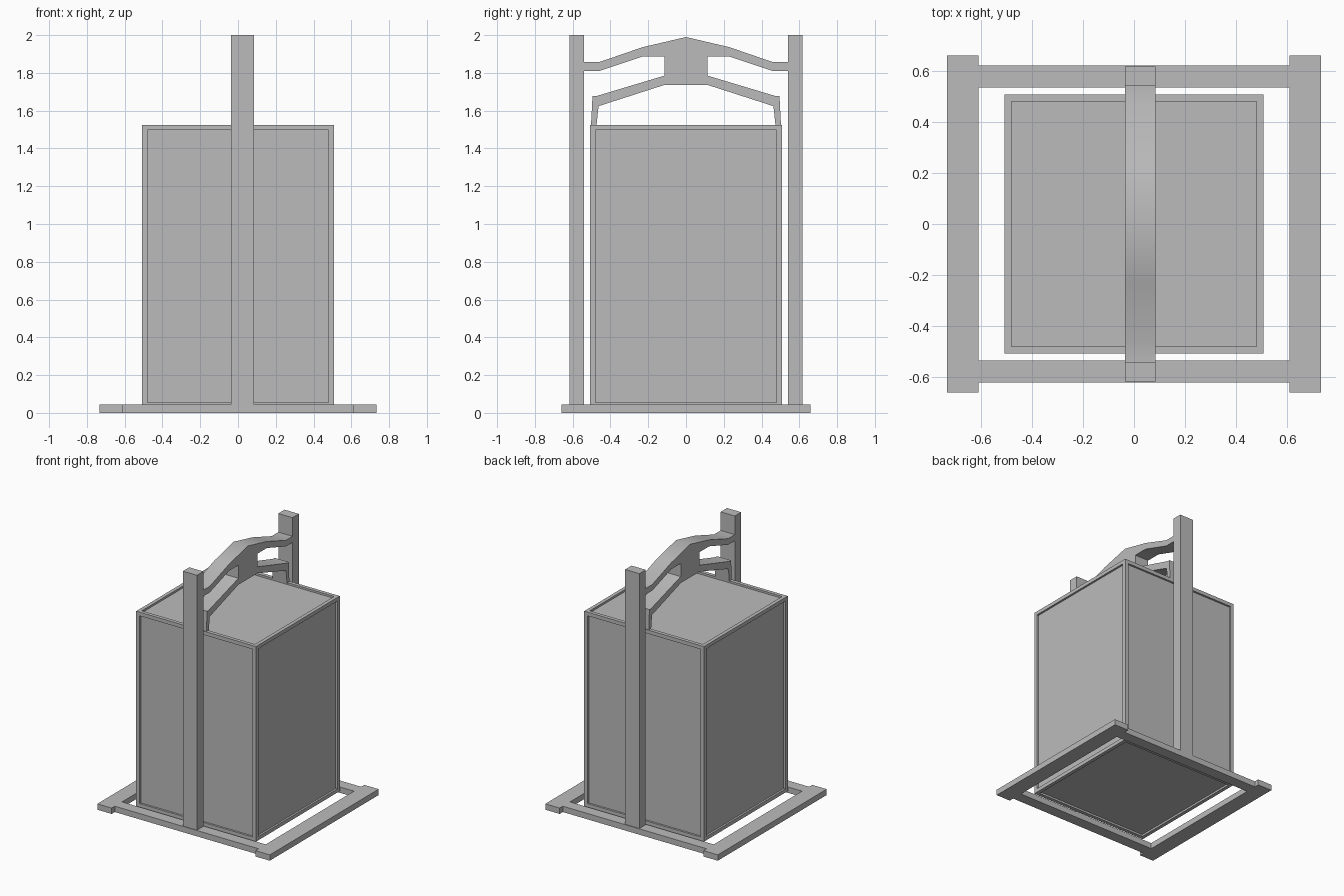
import bpy
import bmesh
from mathutils import Vector

cube = bpy.data.objects.get("Cube")
if cube:
    bpy.data.objects.remove(cube, do_unlink=True)

# One plain grey for the whole model
grey = bpy.data.materials.new("plain_grey")
grey.use_nodes = True
colour = (0.5, 0.5, 0.5, 1)
grey.diffuse_color = colour
grey.node_tree.nodes["Principled BSDF"].inputs["Base Color"].default_value = colour


def finish(name, bm):
    bmesh.ops.recalc_face_normals(bm, faces=bm.faces)
    mesh = bpy.data.meshes.new(name)
    bm.to_mesh(mesh)
    bm.free()
    mesh.materials.append(grey)
    obj = bpy.data.objects.new(name, mesh)
    bpy.context.collection.objects.link(obj)
    return obj


def box_mesh(low, high):
    bm = bmesh.new()
    bmesh.ops.create_cube(bm, size=1)
    low, high = Vector(low), Vector(high)
    for v in bm.verts:
        v.co = (low + high) / 2 + v.co * (high - low)
    return bm


def box(name, low, high):
    return finish(name, box_mesh(low, high))


POST_X = (-0.036, 0.084)
BASE_TOP = 0.045

# Ground frame: two wide side bars and two thinner cross rails
for side, s in (("left", 1), ("right", -1)):
    xs = sorted((s * 0.61, s * 0.732))
    box(side + "_base_bar", (xs[0], -0.66, 0), (xs[1], 0.66, BASE_TOP))

for side, s in (("front", -1), ("back", 1)):
    ys = sorted((s * 0.535, s * 0.622))
    box(side + "_base_rail", (-0.61, ys[0], 0), (0.61, ys[1], BASE_TOP))
    # Tall post standing on the rail
    ys = sorted((s * 0.54, s * 0.617))
    box(side + "_post", (POST_X[0], ys[0], 0.002), (POST_X[1], ys[1], 2))

# Main case with a recessed panel on every side
bm = box_mesh((-0.508, -0.508, 0.028), (0.508, 0.508, 1.525))
bmesh.ops.inset_individual(bm, faces=bm.faces[:], thickness=0.04, depth=0)
panels = [f for f in bm.faces if max(abs(f.calc_center_median().x),
          abs(f.calc_center_median().y)) < 0.01 or
          abs(f.calc_center_median().z - 0.7765) < 0.01 and
          min(abs(v.co.z - 0.7765) for v in f.verts) > 0.7 and
          f.calc_area() > 0.5]
bmesh.ops.inset_individual(bm, faces=panels, thickness=0, depth=-0.015)
bmesh.ops.remove_doubles(bm, verts=bm.verts[:], dist=0.0001)
finish("case", bm)

# Yoke between the posts, with lower arms that hold the case.
# Half outline, from the peak out to the post and back to the centre.
half = [(0, 1.99), (0.23, 1.936), (0.46, 1.857), (0.545, 1.857),
        (0.545, 1.81), (0.46, 1.81), (0.23, 1.886), (0.115, 1.886),
        (0.115, 1.785), (0.475, 1.677), (0.495, 1.677), (0.503, 1.52),
        (0.474, 1.52), (0.463, 1.624), (0.115, 1.736)]
outline = half + [(-y, z) for y, z in reversed(half[1:])]
bm = bmesh.new()
face = bm.faces.new([bm.verts.new((POST_X[0], y, z)) for y, z in outline])
side = bmesh.ops.extrude_face_region(bm, geom=[face])
bmesh.ops.translate(bm, vec=(POST_X[1] - POST_X[0], 0, 0),
                    verts=[g for g in side["geom"] if isinstance(g, bmesh.types.BMVert)])
yoke = finish("hanging_yoke", bm)
bpy.ops.object.select_all(action="DESELECT")
yoke.select_set(True)
bpy.context.view_layer.objects.active = yoke
bpy.ops.object.shade_smooth_by_angle()
